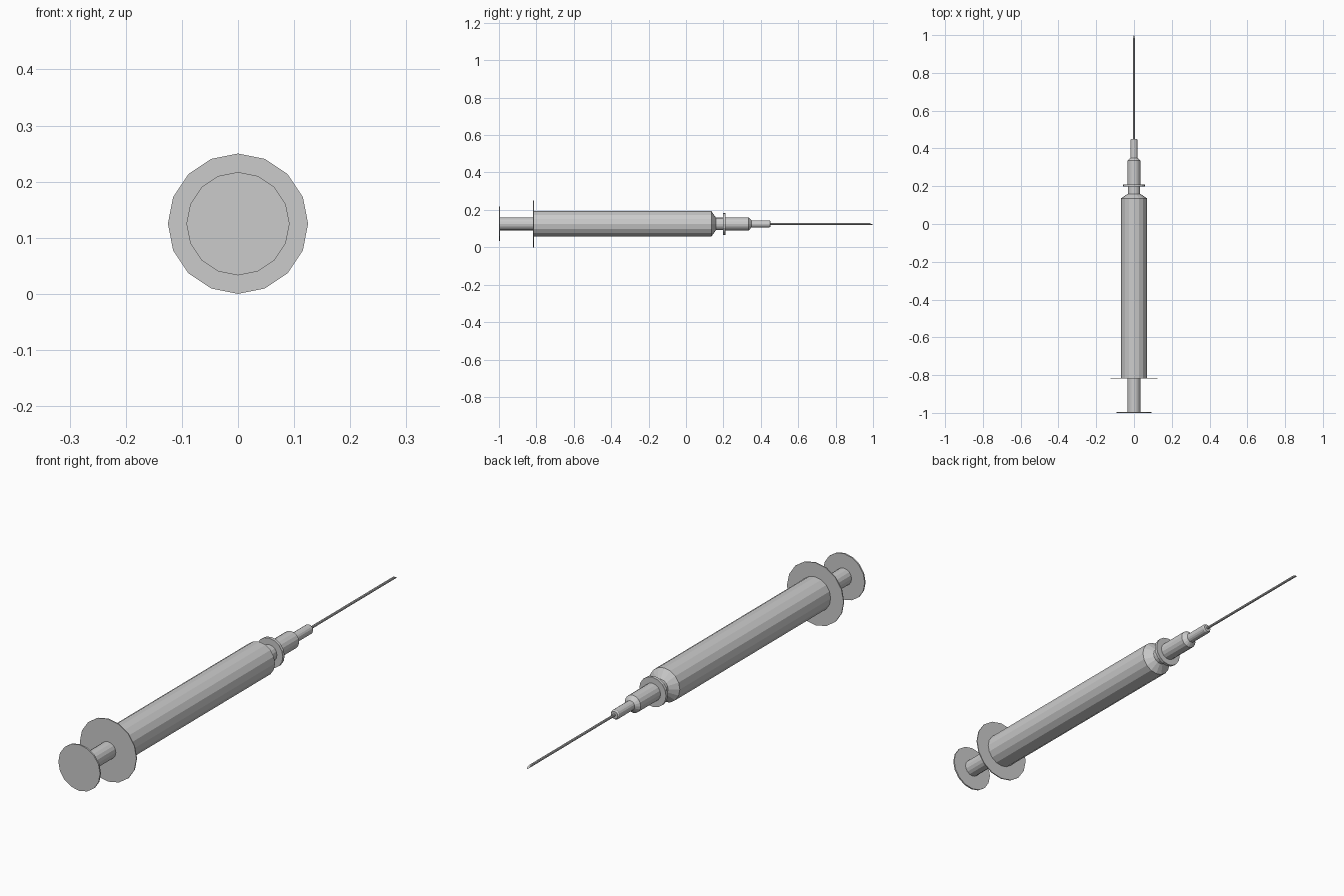
import bpy, bmesh
from math import cos, sin, tau

if "Cube" in bpy.data.objects:
    bpy.data.objects.remove(bpy.data.objects["Cube"])

CZ = 0.125  # height of the syringe axis


def lathe(name, profile, sides=16):
    """Closed solid along y from (y, radius) pairs."""
    bm = bmesh.new()
    rings = [[bm.verts.new((r * cos(tau * i / sides), y, CZ + r * sin(tau * i / sides)))
              for i in range(sides)] for y, r in profile]
    for a, b in zip(rings, rings[1:]):
        for i in range(sides):
            j = (i + 1) % sides
            bm.faces.new((a[i], a[j], b[j], b[i]))
    bm.faces.new(rings[0])
    bm.faces.new(rings[-1])
    bmesh.ops.recalc_face_normals(bm, faces=bm.faces[:])
    mesh = bpy.data.meshes.new(name)
    bm.to_mesh(mesh)
    bm.free()
    obj = bpy.data.objects.new(name, mesh)
    bpy.context.collection.objects.link(obj)
    return obj


# Plunger: thumb disc and rod
lathe("thumb_disc", [(-1.0, 0.092), (-0.994, 0.092)])
lathe("plunger_rod", [(-0.995, 0.034), (-0.81, 0.034)])

# Barrel: finger flange, body with tapered shoulder, and neck
lathe("finger_flange", [(-0.818, 0.125), (-0.814, 0.125)])
lathe("barrel", [(-0.815, 0.068), (0.136, 0.068), (0.16, 0.033), (0.2, 0.033)])

# Needle hub: collar and stepped body
lathe("hub_collar", [(0.198, 0.059), (0.21, 0.059)])
lathe("needle_hub", [(0.204, 0.035), (0.335, 0.035), (0.35, 0.019),
                     (0.445, 0.019), (0.451, 0.015)])

# Needle with slanted tip
needle = lathe("needle", [(0.445, 0.005), (1.0, 0.005)], 8)
for v in needle.data.vertices:
    if v.co.y > 0.9:
        v.co.y -= (v.co.z - CZ + 0.005) * 2.0
